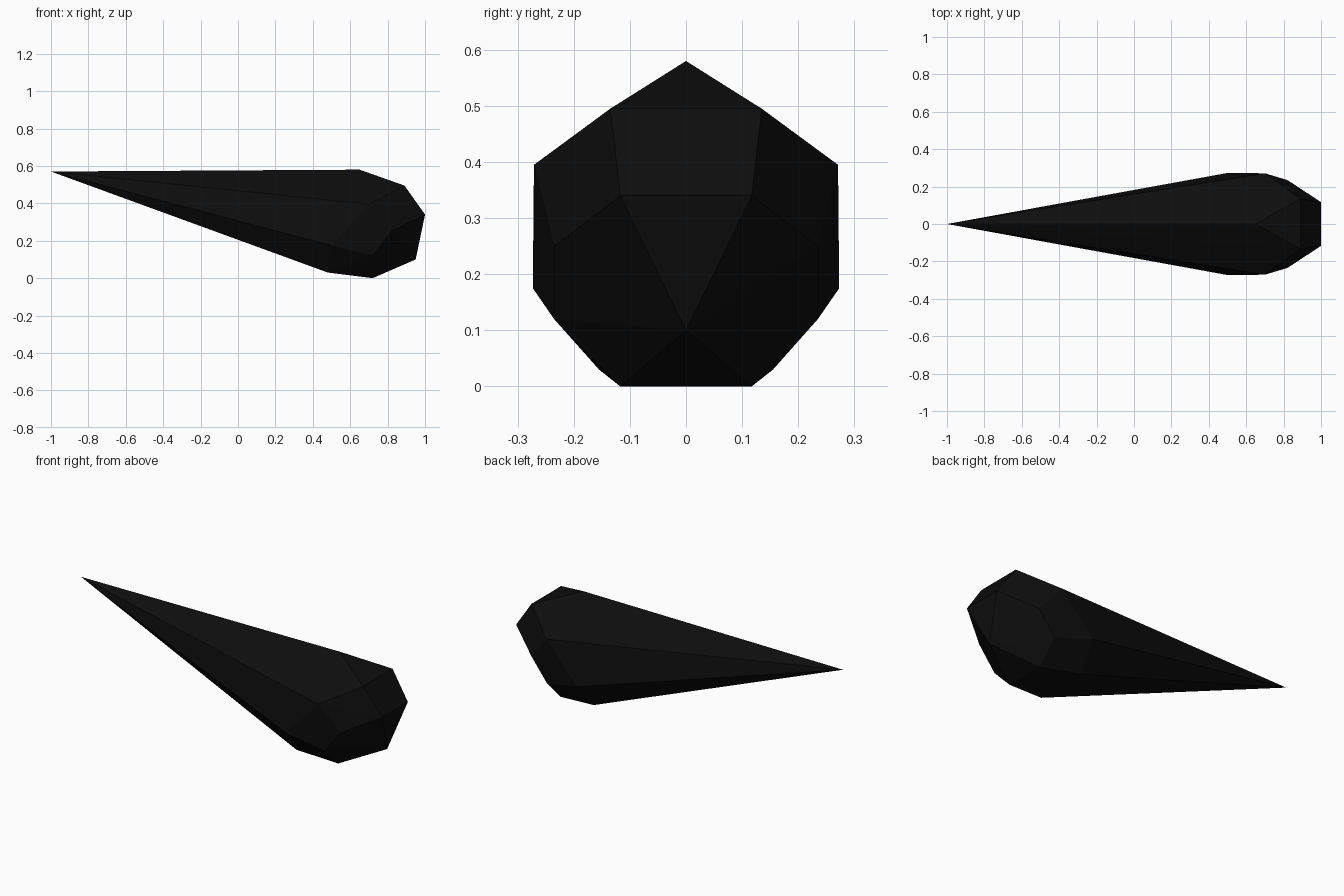
import bpy, bmesh, math

if "Cube" in bpy.data.objects:
    bpy.data.objects.remove(bpy.data.objects["Cube"])

# Dark stone material
mat = bpy.data.materials.new("black")
mat.diffuse_color = (0.004, 0.004, 0.004, 1)
mat.use_nodes = True
mat.node_tree.nodes["Principled BSDF"].inputs["Base Color"].default_value = mat.diffuse_color

# Points on the centre line: tip, crown, lower nose
centre = [(-1, 0, 0.57), (0.65, 0, 0.58), (0.95, 0, 0.10)]

# Points on one side, mirrored across y
side = [
    (0.89, 0.135, 0.495),   # upper nose
    (1.00, 0.117, 0.34),    # nose
    (0.70, 0.271, 0.395),   # upper shoulder
    (0.82, 0.235, 0.25),    # cheek
    (0.72, 0.235, 0.12),    # lower cheek
    (0.50, 0.273, 0.175),   # lower shoulder
    (0.72, 0.117, 0.00),    # foot
    (0.48, 0.155, 0.03),    # belly
]

bm = bmesh.new()
for p in centre + side + [(x, -y, z) for x, y, z in side]:
    bm.verts.new(p)

# Skin the faceted spike and merge nearly flat triangles
bmesh.ops.convex_hull(bm, input=bm.verts[:])
bmesh.ops.dissolve_limit(bm, angle_limit=math.radians(1.5),
                         verts=bm.verts[:], edges=bm.edges[:])
bmesh.ops.recalc_face_normals(bm, faces=bm.faces[:])

mesh = bpy.data.meshes.new("faceted_spike")
bm.to_mesh(mesh)
bm.free()
mesh.materials.append(mat)
bpy.context.collection.objects.link(bpy.data.objects.new("faceted_spike", mesh))
